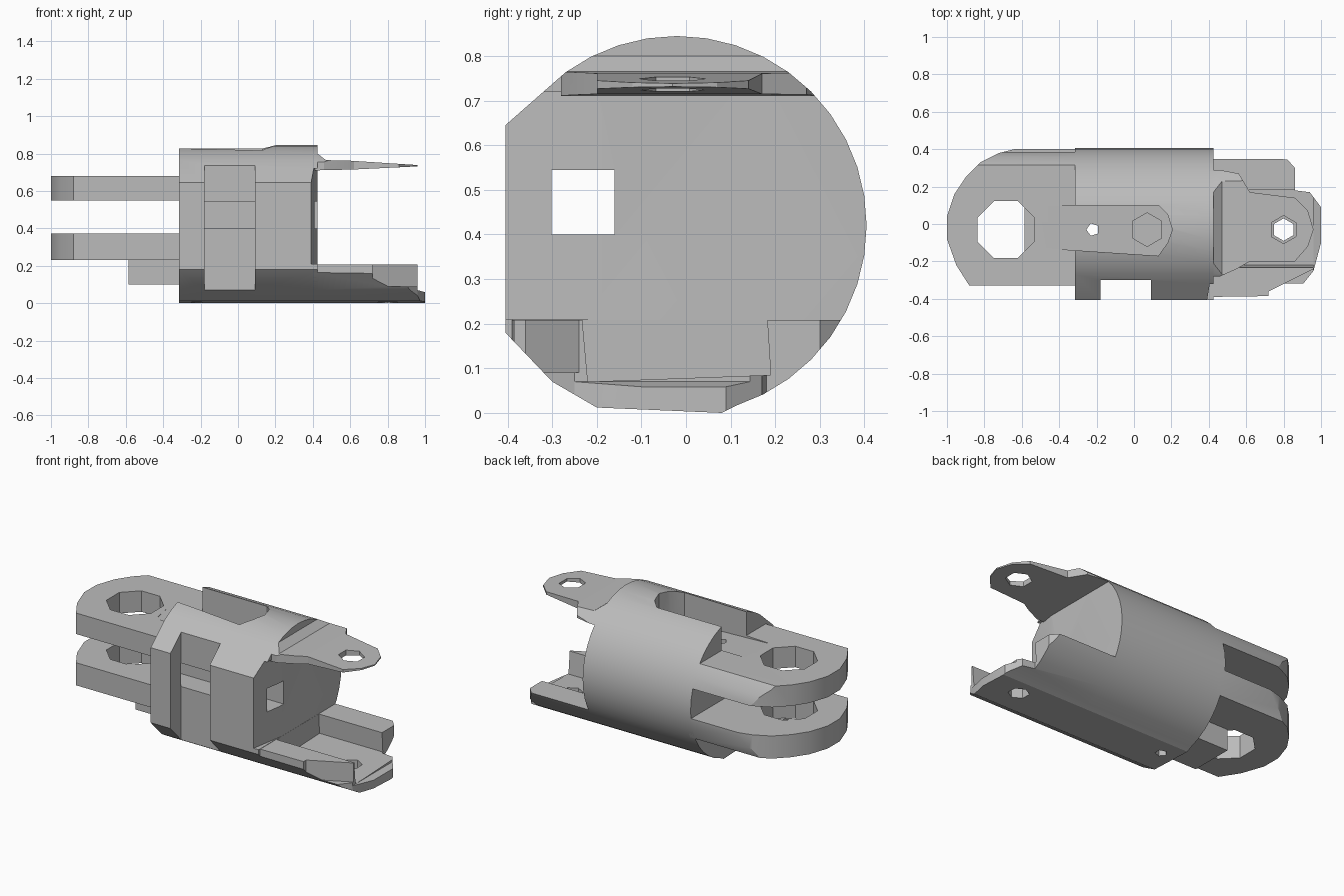
import bpy, bmesh, math

if "Cube" in bpy.data.objects:
    bpy.data.objects.remove(bpy.data.objects["Cube"], do_unlink=True)

grey = bpy.data.materials.new("plain_grey")
grey.use_nodes = True
grey.diffuse_color = (0.5, 0.5, 0.5, 1)
grey.node_tree.nodes["Principled BSDF"].inputs["Base Color"].default_value = (0.5, 0.5, 0.5, 1)


def prism(name, outline, axis, low, high):
    """Extrude a closed 2D outline along one axis."""
    place = {"x": lambda a, b, d: (d, a, b),
             "y": lambda a, b, d: (a, d, b),
             "z": lambda a, b, d: (a, b, d)}[axis]
    bm = bmesh.new()
    ends = [[bm.verts.new(place(a, b, d)) for a, b in outline] for d in (low, high)]
    bm.faces.new(ends[0])
    bm.faces.new(ends[1])
    n = len(outline)
    for i in range(n):
        j = (i + 1) % n
        bm.faces.new((ends[0][i], ends[0][j], ends[1][j], ends[1][i]))
    bmesh.ops.recalc_face_normals(bm, faces=bm.faces)
    mesh = bpy.data.meshes.new(name)
    bm.to_mesh(mesh)
    bm.free()
    mesh.materials.append(grey)
    obj = bpy.data.objects.new(name, mesh)
    bpy.context.collection.objects.link(obj)
    return obj


def box(name, x, y, z):
    return prism(name, [(x[0], y[0]), (x[1], y[0]), (x[1], y[1]), (x[0], y[1])], "z", *z)


def ring(cx, cy, r, n):
    return [(cx + r * math.cos(math.tau * (i + 0.5) / n),
             cy + r * math.sin(math.tau * (i + 0.5) / n)) for i in range(n)]


def combine(obj, other, operation="DIFFERENCE"):
    """Apply a boolean and discard the helper."""
    mod = obj.modifiers.new("cut", "BOOLEAN")
    mod.operation, mod.object, mod.solver = operation, other, "EXACT"
    bpy.context.view_layer.objects.active = obj
    bpy.ops.object.modifier_apply(modifier=mod.name)
    bpy.data.objects.remove(other, do_unlink=True)


# Cross-section shared by the barrel, the lugs and the lower tongue
arc = [(-0.02 + 0.425 * math.cos(math.radians(t)), 0.42 + 0.425 * math.sin(math.radians(t)))
       for t in range(-72, 127, 9)]
section = [(-0.405, 0.18), (-0.3, 0.07), (-0.2, 0.012), (0.08, 0.0)] + arc + [(-0.405, 0.645)]

# Barrel with slightly lowered top on the lug side
body = prism("barrel", section, "x", -0.315, 0.425)
combine(body, prism("top_trim", [(-0.5, 0.827), (0.08, 0.827), (0.2, 0.846), (0.2, 1), (-0.5, 1)],
                    "y", -0.6, 0.6))
combine(body, box("front_slot", (-0.18, 0.09), (-0.6, -0.3), (-0.1, 1)))
combine(body, box("channel", (-0.5, 0.6), (-0.301, -0.16), (0.4, 0.545)))
# End face leans inward toward the top front
combine(body, prism("end_trim", [(0.375, -0.5), (0.6, -0.5), (0.6, 0.1), (0.425, -0.2)],
                    "z", 0.21, 0.72))

# Two hinge lugs with rounded ends and eight-sided holes
lug_plan = [(-0.28, -0.33), (-0.88, -0.33), (-0.95, -0.22), (-1.0, -0.08), (-1.0, 0.04),
            (-0.96, 0.16), (-0.9, 0.25), (-0.82, 0.33), (-0.72, 0.38), (-0.6, 0.41), (-0.28, 0.41)]
lugs = []
for name, low, high in (("upper_lug", 0.55, 0.68), ("lower_lug", 0.232, 0.372)):
    lug = prism(name, lug_plan, "z", low, high)
    combine(lug, prism("round", section, "x", -1.1, 0), "INTERSECT")
    combine(lug, prism("pin", ring(-0.685, -0.03, 0.165, 8), "z", 0, 1))
    lugs.append(lug)

# Long pocket in the top, running onto the upper lug
pocket_plan = [(-0.51, 0.1), (0.13, 0.1), (0.18, 0.05), (0.205, -0.03),
               (0.18, -0.1), (0.13, -0.17), (-0.47, -0.13)]
for obj in (body, lugs[0]):
    cutter = prism("pocket", pocket_plan, "z", 0.6, 1)
    for v in cutter.data.vertices:
        if v.co.z < 0.9:
            v.co.z = 0.645 - 0.07 * v.co.x
    combine(obj, cutter)
combine(body, prism("pit", ring(0.07, -0.03, 0.09, 6), "z", 0.5, 0.75))
combine(body, prism("drain", ring(-0.22, -0.03, 0.035, 5), "z", -0.1, 0.8))

# Block beneath the lower lug
box("lower_block", (-0.585, -0.3), (-0.17, 0.1), (0.1, 0.24))

# Lower tongue: floor between two side rails
tongue_plan = [(0.4, -0.39), (0.75, -0.385), (0.88, -0.35), (0.96, -0.25), (1.0, -0.1),
               (1.0, 0.09), (0.94, 0.17), (0.86, 0.18), (0.86, 0.3), (0.82, 0.345), (0.4, 0.37)]
tongue = prism("lower_tongue", tongue_plan, "z", -0.1, 0.208)
combine(tongue, prism("round", section, "x", 0, 1.1), "INTERSECT")
combine(tongue, prism("trough", [(-0.25, 0.4), (-0.22, 0.07), (0.19, 0.085), (0.17, 0.4)],
                      "x", 0.426, 1.2))
combine(tongue, prism("nose", [(0.96, 0.4), (0.96, 0.07), (1.1, 0.03), (1.1, 0.4)], "y", -0.6, 0.6))
combine(tongue, prism("rail_chamfer", [(0.72, -0.5), (0.72, -0.36), (0.97, -0.235), (1.1, -0.5)],
                      "z", 0.09, 0.5))
combine(tongue, prism("pin", ring(0.8, -0.03, 0.06, 6), "z", -0.1, 0.5))

# Thin upper tongue with a sloping root
tip_plan = [(0.4, -0.28), (0.46, -0.28), (0.55, -0.24), (0.62, -0.2), (0.86, -0.2), (0.93, -0.12),
            (0.96, -0.03), (0.93, 0.07), (0.86, 0.14), (0.62, 0.17), (0.56, 0.27), (0.4, 0.3)]
tip = prism("upper_tongue", tip_plan, "z", 0.7, 0.9)
combine(tip, prism("wedge", [(0.4, 0.845), (0.425, 0.8), (0.47, 0.765), (0.6, 0.762), (0.97, 0.738),
                             (0.97, 0.732), (0.62, 0.715), (0.4, 0.71)], "y", -0.5, 0.5), "INTERSECT")
combine(tip, prism("round", section, "x", 0, 1.1), "INTERSECT")
combine(tip, prism("pin", ring(0.8, -0.03, 0.075, 6), "z", 0.5, 1))

# Keep edges sharp and the barrel smooth
for obj in list(bpy.context.collection.objects):
    if obj.type == "MESH" and obj.data.materials and obj.data.materials[0] == grey:
        bpy.ops.object.select_all(action="DESELECT")
        obj.select_set(True)
        bpy.context.view_layer.objects.active = obj
        bpy.ops.object.shade_smooth_by_angle(angle=math.radians(20))
